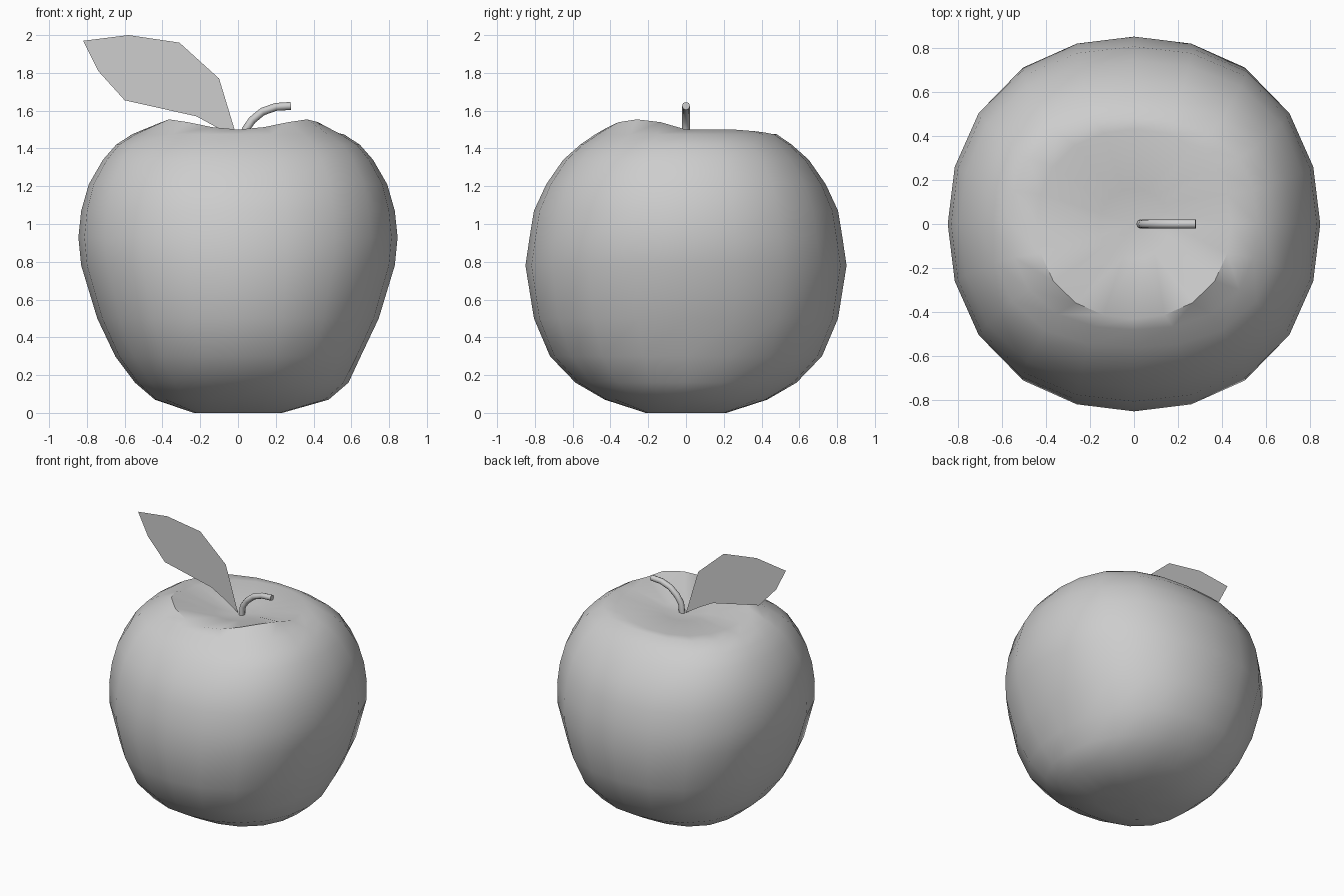
import bpy
import bmesh
from math import cos, sin, pi, radians

cube = bpy.data.objects.get("Cube")
if cube:
    bpy.data.objects.remove(cube, do_unlink=True)

# One plain colour throughout
grey = bpy.data.materials.new("mid grey")
grey.use_nodes = True
colour = (0.61, 0.61, 0.61, 1)
grey.diffuse_color = colour
grey.node_tree.nodes["Principled BSDF"].inputs["Base Color"].default_value = colour


def add_object(name, data):
    obj = bpy.data.objects.new(name, data)
    bpy.context.collection.objects.link(obj)
    data.materials.append(grey)
    bpy.ops.object.select_all(action="DESELECT")
    obj.select_set(True)
    bpy.context.view_layer.objects.active = obj
    return obj


def mesh_object(name, bm):
    mesh = bpy.data.meshes.new(name)
    bm.to_mesh(mesh)
    bm.free()
    return add_object(name, mesh)


# Fruit body: stacked rings (height, half width, half depth, diagonal fullness)
SIDES = 20
RINGS = [
    (0.0, 0.23, 0.21, 0.2), (0.07, 0.44, 0.43, 0.08),
    (0.16, 0.545, 0.585, 0.06), (0.30, 0.65, 0.72, 0.05),
    (0.50, 0.745, 0.805, 0.04), (0.78, 0.83, 0.85, 0.035),
    (0.93, 0.845, 0.828, 0.035), (1.07, 0.83, 0.805, 0.035),
    (1.21, 0.79, 0.74, 0.05), (1.34, 0.715, 0.65, 0.06),
    (1.42, 0.645, 0.56, 0.07), (1.475, 0.56, 0.48, 0.06),
    (1.50, 0.44, 0.43, 0.03), (1.455, 0.16, 0.16, 0),
]
RIM = 12
bm = bmesh.new()
rings = []
for level, (z, rx, ry, full) in enumerate(RINGS):
    ring = []
    for i in range(SIDES):
        a = 2 * pi * i / SIDES
        swell = 1 + full * sin(2 * a) ** 2
        # Slight heel low on the left side
        heel = 0.04 * max(0, cos(a)) ** 6 if 0 < z < 0.2 else 0
        # Two shoulders rise on the front half of the rim, the back right sinks
        lift = 0
        if level == RIM:
            lift = 0.14 * cos(a) ** 2 * max(0, -sin(a))
            lift -= 0.025 * max(0, cos(a - radians(125)))
        ring.append(bm.verts.new((rx * swell * cos(a) + heel,
                                  ry * swell * sin(a), z + lift)))
    rings.append(ring)
for low, high in zip(rings, rings[1:]):
    for i in range(SIDES):
        j = (i + 1) % SIDES
        bm.faces.new((low[i], low[j], high[j], high[i]))
# Close the underside and the hollow on top
for ring, z in ((rings[0], 0.01), (rings[-1], 1.43)):
    centre = bm.verts.new((0, 0, z))
    for i in range(SIDES):
        bm.faces.new((ring[i], ring[(i + 1) % SIDES], centre))
bmesh.ops.recalc_face_normals(bm, faces=bm.faces)
mesh_object("fruit_body", bm)
bpy.ops.object.shade_smooth_by_angle(angle=radians(45))

# Stem: a bent round rod
PATH = [(0.03, 1.41), (0.04, 1.50), (0.075, 1.55), (0.13, 1.595),
        (0.20, 1.62), (0.28, 1.625)]
curve = bpy.data.curves.new("stem", "CURVE")
curve.dimensions = "3D"
curve.bevel_depth = 0.021
curve.bevel_resolution = 2
curve.use_fill_caps = True
spline = curve.splines.new("POLY")
spline.points.add(len(PATH) - 1)
for point, (x, z) in zip(spline.points, PATH):
    point.co = (x, 0, z, 1)
add_object("stem", curve)
bpy.ops.object.convert(target="MESH")
bpy.ops.object.shade_smooth_by_angle(angle=radians(50))

# Leaf: a single flat upright sheet
OUTLINE = [(0, 1.44), (-0.1, 1.77), (-0.31, 1.96), (-0.58, 2.0),
           (-0.82, 1.97), (-0.74, 1.81), (-0.6, 1.655), (-0.22, 1.57),
           (-0.11, 1.51)]
bm = bmesh.new()
leaf = bm.faces.new([bm.verts.new((x, 0, z)) for x, z in reversed(OUTLINE)])
bm.normal_update()
if leaf.normal.y > 0:
    leaf.normal_flip()
bmesh.ops.triangulate(bm, faces=bm.faces)
mesh_object("leaf", bm)
